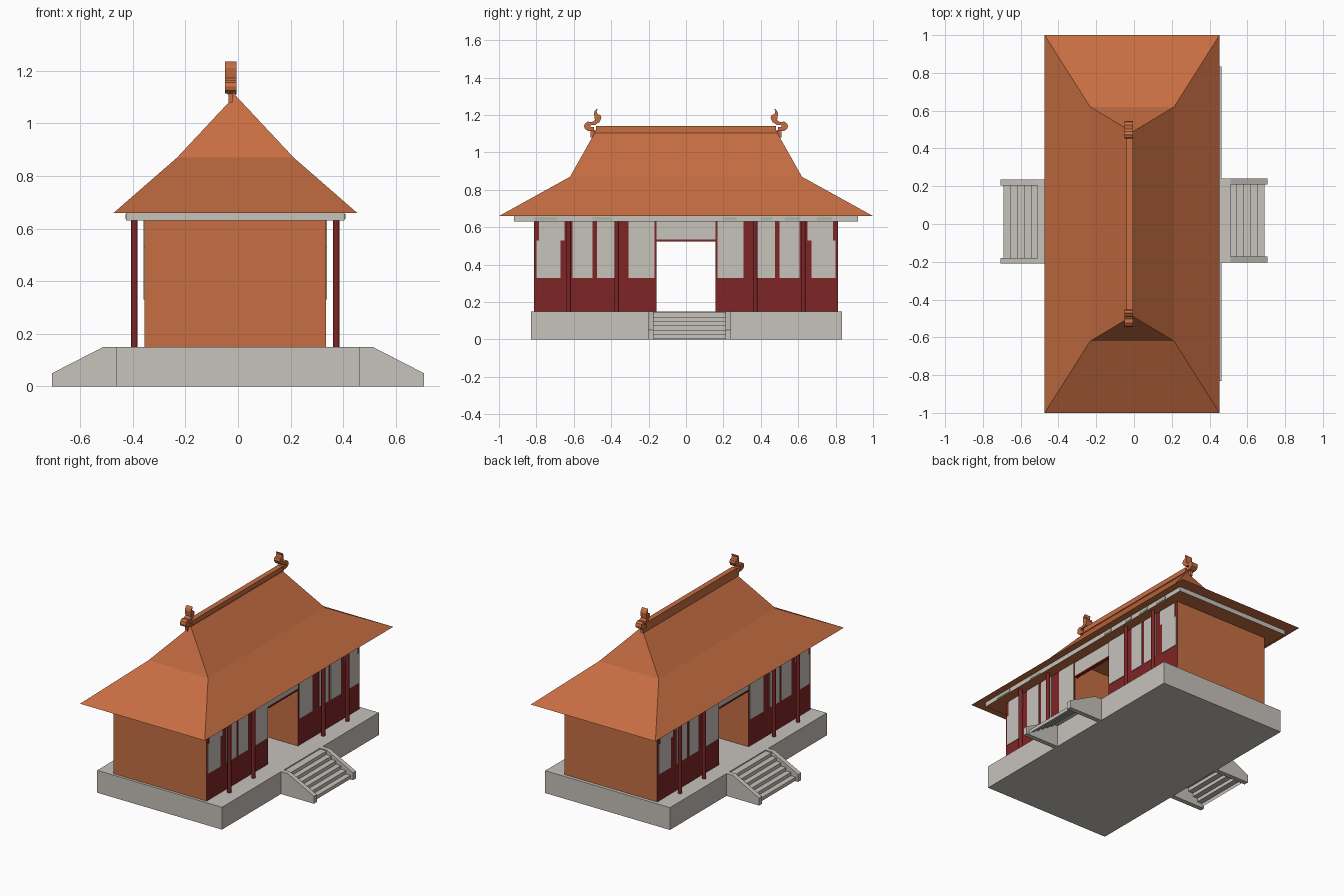
import bpy, bmesh

if "Cube" in bpy.data.objects:
    bpy.data.objects.remove(bpy.data.objects["Cube"])


def material(name, rgb):
    m = bpy.data.materials.new(name)
    m.diffuse_color = (*rgb, 1)
    m.use_nodes = True
    m.node_tree.nodes["Principled BSDF"].inputs["Base Color"].default_value = m.diffuse_color
    return m


ORANGE = material("terracotta", (0.57, 0.155, 0.055))
GREY = material("pale stone", (0.57, 0.54, 0.50))
RED = material("dark red", (0.21, 0.018, 0.019))
GREEN = material("pale green", (0.41, 0.48, 0.38))
CX = -0.01  # the building sits slightly left of the platform centre


def finish(name, bm, *mats, rule=None):
    bmesh.ops.recalc_face_normals(bm, faces=bm.faces)
    if rule:
        bm.normal_update()
        for f in bm.faces:
            f.material_index = rule(f)
    me = bpy.data.meshes.new(name)
    bm.to_mesh(me)
    bm.free()
    for m in mats:
        me.materials.append(m)
    ob = bpy.data.objects.new(name, me)
    bpy.context.collection.objects.link(ob)
    return ob


def box(name, x, y, z, *mats, rule=None):
    bm = bmesh.new()
    bmesh.ops.create_cube(bm, size=1)
    for v in bm.verts:
        v.co = [a + (b - a) * (c + 0.5) for (a, b), c in zip((x, y, z), v.co)]
    return finish(name, bm, *mats, rule=rule)


def side_box(name, s, x0, x1, y0, y1, z0, z1, *mats):
    """Box given by distance from the building centre line, on side s."""
    return box(name, sorted((CX + s * x0, CX + s * x1)), sorted((y0, y1)), (z0, z1), *mats)


def prism(name, pts, mat):
    """Close a list of 3D points into a face and extrude by the second argument."""
    outline, offset = pts
    bm = bmesh.new()
    f = bm.faces.new([bm.verts.new(p) for p in outline])
    r = bmesh.ops.extrude_face_region(bm, geom=[f], use_keep_orig=True)
    vs = [g for g in r["geom"] if isinstance(g, bmesh.types.BMVert)]
    bmesh.ops.translate(bm, verts=vs, vec=offset)
    return finish(name, bm, mat)


# Platform
box("platform", (-0.465, 0.462), (-0.83, 0.834), (0, 0.15), GREY)

# Stairs with sloping cheek walls on both long sides
cheek = [(0.462, 0), (0.462, 0.15), (0.512, 0.15), (0.707, 0.05), (0.707, 0)]
for s in (-1, 1):
    shift = 0.012 if s < 0 else 0.018
    for y in (-0.222 + shift, 0.192 + shift):
        prism("stair_cheek", ([(s * x, y, z) for x, z in cheek], (0, 0.031, 0)), GREY)
    bm = bmesh.new()
    prof = []
    for i in range(6):
        x = 0.69 - i * 0.036
        prof += [(x, 0.005 + i * 0.023), (x, 0.028 + i * 0.023)]
    prof.append((0.462, prof[-1][1]))
    rows = [[bm.verts.new((s * x, y + shift, z)) for x, z in prof] for y in (-0.192, 0.192)]
    for i in range(len(prof) - 1):
        bm.faces.new((rows[0][i], rows[0][i + 1], rows[1][i + 1], rows[1][i]))
    finish("steps", bm, GREY)

# Two rooms beside the open passage: red facades, terracotta end walls
for t in (-1, 1):
    box("room", (CX - 0.345, CX + 0.345), sorted((t * 0.158, t * 0.812)), (0.15, 0.632),
        ORANGE, RED, rule=lambda f: int(abs(f.normal.x) > 0.5))

# Facade details on both long sides
windows = [(0.67, 0.80), (0.50, 0.608), (0.38, 0.477), (0.168, 0.308)]
for s in (-1, 1):
    side_box("lintel", s, 0.33, 0.345, -0.158, 0.158, 0.53, 0.632, GREY)
    side_box("lintel_trim", s, 0.328, 0.349, -0.158, 0.158, 0.525, 0.534, RED)
    for t in (-1, 1):
        for i, (a, b) in enumerate(windows):
            side_box("window", s, 0.343, 0.349, t * a, t * b, 0.33, 0.53, GREY)
            top = (0.65, 0.785) if i == 0 else (a, b)
            side_box("window_top", s, 0.343, 0.349, t * top[0], t * top[1], 0.53, 0.63, GREY)
        for y in (0.37, 0.627):
            bm = bmesh.new()
            bmesh.ops.create_cone(bm, cap_ends=True, segments=12, radius1=0.0125,
                                  radius2=0.0125, depth=0.482)
            bmesh.ops.translate(bm, verts=bm.verts, vec=(CX + s * 0.384, t * y, 0.391))
            col = finish("column", bm, RED)
            for p in col.data.polygons:
                p.use_smooth = len(p.vertices) == 4
    # Painted patches on the eave beam
    for a, b in ((-0.81, -0.69), (-0.5, -0.4), (0.2, 0.27), (0.4, 0.46), (0.53, 0.61), (0.7, 0.78)):
        side_box("beam_patch", s, 0.414, 0.418, a, b, 0.636, 0.656, GREEN)

# Eave beam, stone sides with terracotta soffit
box("eave_beam", (CX - 0.416, CX + 0.416), (-0.92, 0.92), (0.63, 0.662), GREY, ORANGE,
    rule=lambda f: int(abs(f.normal.z) > 0.5))

# Hipped roof: eave, mid and ridge rings bridged into two slopes
bm = bmesh.new()
rings = []
for hx, hy, z in ((0.463, 1.0, 0.66), (0.222, 0.62, 0.87), (0.002, 0.488, 1.105)):
    rings.append([bm.verts.new((CX + sx * hx, sy * hy, z))
                  for sx, sy in ((-1, -1), (1, -1), (1, 1), (-1, 1))])
for lo, hi in zip(rings, rings[1:]):
    for i in range(4):
        j = (i + 1) % 4
        bm.faces.new((lo[i], lo[j], hi[j], hi[i]))
bm.faces.new(rings[0])
bm.faces.new(rings[-1])
finish("roof", bm, ORANGE)

# Ridge beam with a slightly wider cap
box("ridge_beam", (-0.036, -0.01), (-0.49, 0.49), (1.08, 1.115), ORANGE)
box("ridge_cap", (-0.04, -0.005), (-0.482, 0.482), (1.11, 1.142), ORANGE)

# Curled finials at the ridge ends
curl = [(0.492, 1.113), (0.525, 1.115), (0.541, 1.126), (0.545, 1.14), (0.54, 1.155),
        (0.525, 1.165), (0.503, 1.162), (0.487, 1.172), (0.49, 1.192), (0.492, 1.21),
        (0.486, 1.225), (0.472, 1.235), (0.478, 1.217), (0.472, 1.204), (0.457, 1.2),
        (0.452, 1.183), (0.463, 1.162), (0.485, 1.148), (0.508, 1.148), (0.512, 1.136),
        (0.492, 1.136)]
for t in (-1, 1):
    prism("ridge_finial", ([(-0.05, t * y, z) for y, z in curl], (0.044, 0, 0)), ORANGE)
    box("finial_neck", (-0.036, -0.02), sorted((t * 0.485, t * 0.51)), (1.08, 1.12), ORANGE)
